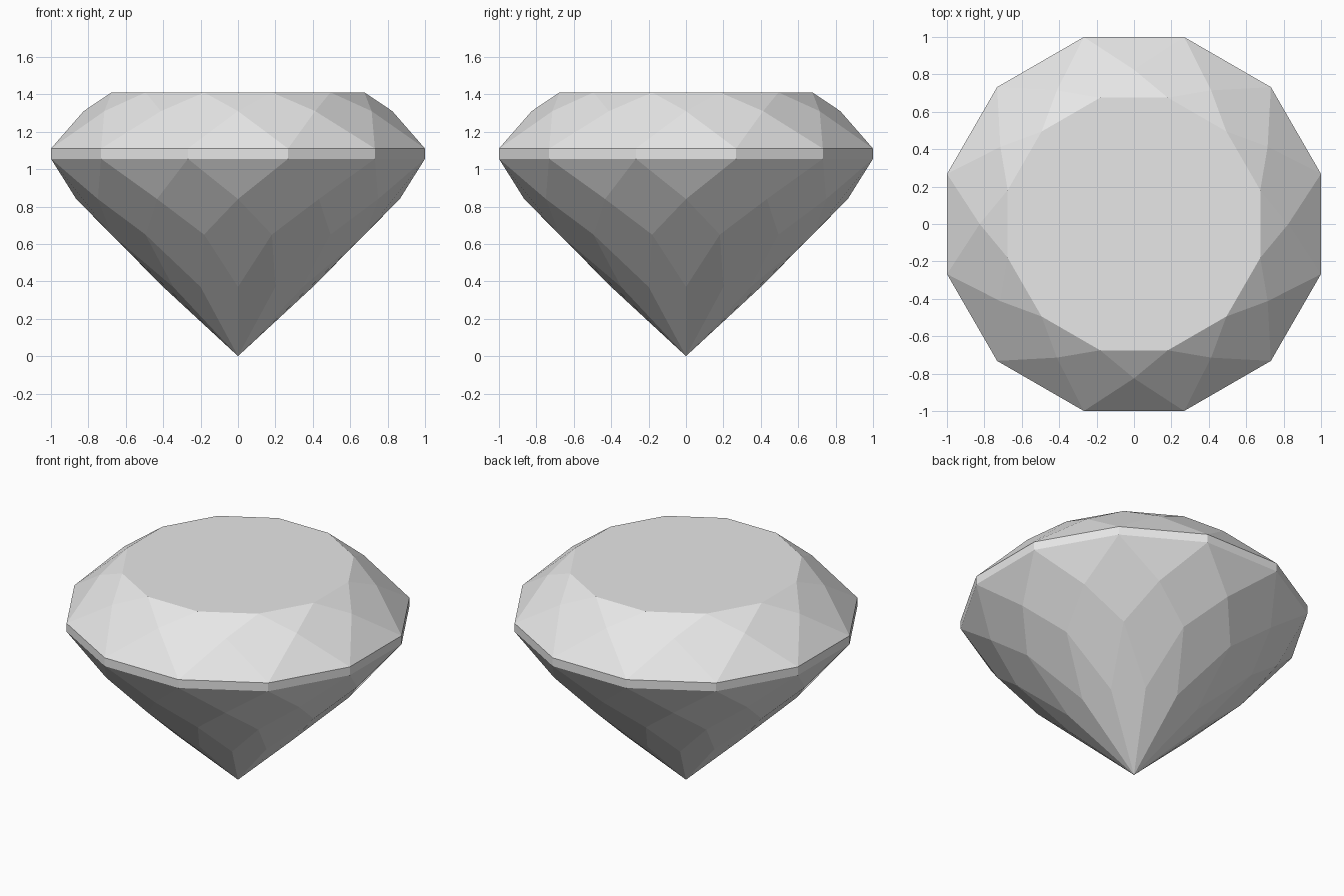
import bpy, bmesh
from math import cos, sin, radians

SIDES = 12
STEP = 360 / SIDES

cube = bpy.data.objects.get("Cube")
if cube:
    bpy.data.objects.remove(cube, do_unlink=True)

grey = bpy.data.materials.new("gem_grey")
grey.use_nodes = True
colour = (0.8, 0.8, 0.8, 1)
grey.diffuse_color = colour
grey.node_tree.nodes["Principled BSDF"].inputs["Base Color"].default_value = colour

bm = bmesh.new()


def ring(radius, z, half):
    """Ring of points, turned by half a step when half is 1."""
    angles = [radians(STEP * (i + half / 2)) for i in range(SIDES)]
    return [bm.verts.new((radius * cos(a), radius * sin(a), z)) for a in angles]


# Rings from the table down to the tip
table = ring(0.699, 1.41, 1)
crown = ring(0.825, 1.31, 0)
girdle_top = ring(1.035, 1.11, 1)
girdle_low = ring(1.035, 1.055, 1)
upper = ring(0.865, 0.84, 0)
middle = ring(0.70, 0.65, 1)
lower = ring(0.40, 0.37, 0)
tip = bm.verts.new((0, 0, 0))

bm.faces.new(table)
for i in range(SIDES):
    j, p = (i + 1) % SIDES, i - 1
    # Crown facets: star, kite and girdle triangles
    bm.faces.new((table[p], table[i], crown[i]))
    bm.faces.new((table[i], crown[i], girdle_top[i], crown[j]))
    bm.faces.new((girdle_top[p], girdle_top[i], crown[i]))
    # Girdle band
    bm.faces.new((girdle_top[p], girdle_top[i], girdle_low[i], girdle_low[p]))
    # Pavilion facets: girdle triangles and three rows of kites
    bm.faces.new((girdle_low[p], girdle_low[i], upper[i]))
    bm.faces.new((girdle_low[i], upper[i], middle[i], upper[j]))
    bm.faces.new((upper[i], middle[p], lower[i], middle[i]))
    bm.faces.new((middle[i], lower[i], tip, lower[j]))

bmesh.ops.recalc_face_normals(bm, faces=bm.faces)
mesh = bpy.data.meshes.new("cut_gem")
bm.to_mesh(mesh)
bm.free()
mesh.materials.append(grey)
gem = bpy.data.objects.new("cut_gem", mesh)
bpy.context.collection.objects.link(gem)
